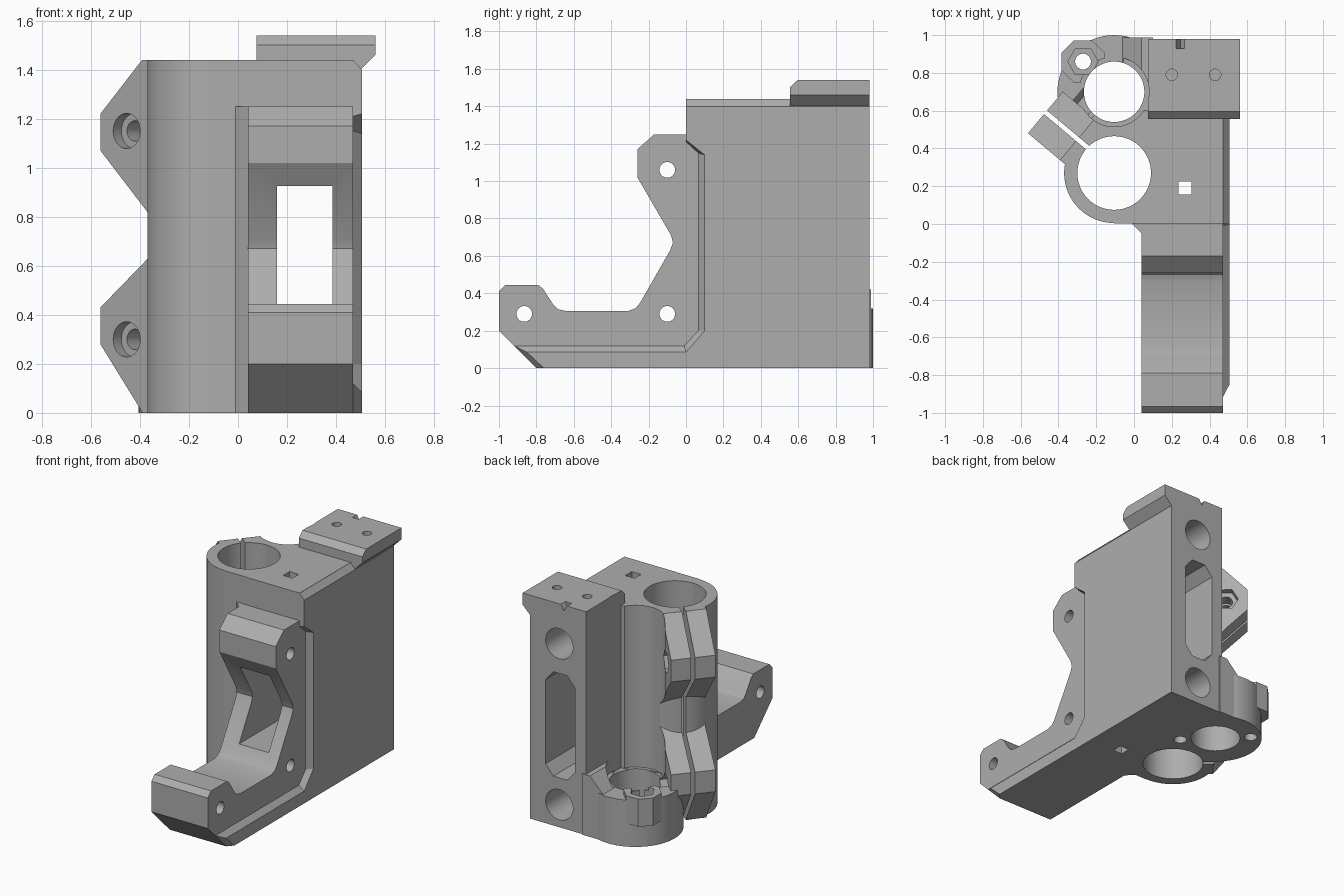
import bpy, bmesh, math
from mathutils import Vector

cube = bpy.data.objects.get("Cube")
if cube:
    bpy.data.objects.remove(cube, do_unlink=True)

grey = bpy.data.materials.new("plain_grey")
grey.use_nodes = True
color = (0.42, 0.42, 0.42, 1)
grey.diffuse_color = color
grey.node_tree.nodes["Principled BSDF"].inputs["Base Color"].default_value = color

parts, cutters = [], []
ROD = (-0.105, 0.27)
SCREW = (-0.105, 0.70)
NUT = (-0.27, 0.86)
OUT = Vector((-0.766, 0.643))
SIDE = Vector((0.643, 0.766))


# Placement of a profile (u, v) swept along w
def up(u, v, w):
    return (u, v, w)


def along_x(u, v, w):
    return (w, u, v)


def along_y(u, v, w):
    return (u, w, v)


def clamp_frame(u, v, w):
    p = Vector(ROD) + OUT * u + SIDE * w
    return (p.x, p.y, v)


def circle(center, r, n=48, turn=0.0):
    return [(center[0] + r * math.cos(turn + math.tau * i / n),
             center[1] + r * math.sin(turn + math.tau * i / n)) for i in range(n)]


def rect(u0, u1, v0, v1):
    return [(u0, v0), (u1, v0), (u1, v1), (u0, v1)]


def prism(name, pts, a, b, place=up, end_pts=None, cut=False):
    bm = bmesh.new()
    lo = [bm.verts.new(place(u, v, a)) for u, v in pts]
    hi = [bm.verts.new(place(u, v, b)) for u, v in (end_pts or pts)]
    bm.faces.new(lo)
    bm.faces.new(hi)
    n = len(lo)
    for i in range(n):
        j = (i + 1) % n
        bm.faces.new((lo[i], lo[j], hi[j], hi[i]))
    bmesh.ops.recalc_face_normals(bm, faces=bm.faces[:])
    mesh = bpy.data.meshes.new(name)
    bm.to_mesh(mesh)
    bm.free()
    mesh.materials.append(grey)
    ob = bpy.data.objects.new(name, mesh)
    bpy.context.collection.objects.link(ob)
    ob.hide_render = cut
    (cutters if cut else parts).append(ob)
    return ob


def hole(center, r, a, b, place=up, n=48, turn=0.0):
    prism("hole_cutter", circle(center, r, n, turn), a, b, place, cut=True)


# Main body, rod tube and the web between them
prism("main_block", rect(0.075, 0.47, 0, 0.98), 0, 1.44)
prism("tube_web", rect(-0.105, 0.1, 0.002, 0.6), 0, 1.44)
prism("rod_tube", circle(ROD, 0.265, 64), 0, 1.44)

# Raised side plate with sloping border
prism("side_plate",
      [(-0.80, 0), (-0.92, 0.12), (-0.01, 0.12), (0.065, 0.2), (0.065, 1.15),
       (0, 1.21), (0, 1.44), (0.98, 1.44), (0.98, 0)], 0.469, 0.505, along_x,
      [(-0.76, 0), (-0.85, 0.085), (0, 0.085), (0.1, 0.2), (0.1, 1.14),
       (0, 1.22), (0, 1.40), (0.98, 1.40), (0.98, 0)])

# Front arm with foot and upper knuckle
prism("front_arm",
      [(-0.8, 0), (-1, 0.2), (-1, 0.41), (-0.965, 0.445), (-0.79, 0.445),
       (-0.765, 0.425), (-0.71, 0.34), (-0.685, 0.315), (-0.64, 0.305),
       (-0.31, 0.305), (-0.27, 0.32), (-0.245, 0.35), (-0.085, 0.63),
       (-0.07, 0.67), (-0.08, 0.71), (-0.26, 1.02), (-0.26, 1.17),
       (-0.17, 1.25), (0.05, 1.25), (0.05, 0)], 0.04, 0.47, along_x)
prism("arm_fillet", [(-0.01, 0.01), (-0.01, 0), (0.042, -0.05), (0.06, 0.01)], 0, 1.25)

# Top bracket overhanging the side
prism("top_bracket", [(0.075, 1.38), (0.48, 1.38), (0.56, 1.46), (0.56, 1.54), (0.075, 1.54)],
      0.555, 0.98, along_y)
prism("bracket_chamfer", [(0.5, 1.45), (0.5, 1.6), (0.66, 1.6)], 0, 0.6, along_x, cut=True)
prism("bracket_notch", [(0.21, 1.56), (0.28, 1.56), (0.245, 1.50)], 0.93, 1.1, along_y, cut=True)
for x in (0.2, 0.43):
    hole((x, 0.79), 0.03, 1.40, 1.6, n=24)

# Low screw base with ramp and nut boss
prism("screw_base", circle(SCREW, 0.3, 64), 0, 0.32)
prism("base_ramp", [(-0.06, 0), (0.1, 0), (0.1, 0.42), (0.04, 0.42), (-0.06, 0.32)],
      0.7, 0.988, along_y)
prism("nut_boss", circle(NUT, 0.122, 8, math.pi / 8), 0.16, 0.35)

# Split clamp ears, upper and lower pairs
upper = [(0.2, 0.785), (0.485, 1.07), (0.485, 1.22), (0.263, 1.44), (0.2, 1.44)]
lower = [(0.2, 0.655), (0.485, 0.43), (0.485, 0.28), (0.26, 0.0), (0.2, 0.0)]
for level, profile, z in (("upper", upper, 1.15), ("lower", lower, 0.30)):
    prism(level + "_front_ear", profile, -0.132, 0.0, clamp_frame)
    prism(level + "_back_ear", profile, 0.025, 0.155, clamp_frame)
    center = (0.345, z)
    hole(center, 0.042, -0.3, 0.3, clamp_frame, 24)
    hole(center, 0.072, -0.3, -0.08, clamp_frame, 32)
    hole(center, 0.08, 0.11, 0.3, clamp_frame, 6)
prism("clamp_slit", rect(0.1, 0.6, -0.1, 1.6), 0.0, 0.025, clamp_frame, cut=True)

# Vertical bores and nut pocket
hole(ROD, 0.195, -0.1, 1.6, n=64)
hole(SCREW, 0.16, -0.1, 1.6)
hole(SCREW, 0.185, 0.325, 1.6, n=64)
hole(NUT, 0.042, -0.1, 0.5, n=24)
hole(NUT, 0.08, 0.27, 0.5, n=6)
hole((0.06, 0.54), 0.042, -0.1, 0.3, n=24)
prism("square_hole", rect(0.235, 0.305, 0.155, 0.225), -0.1, 1.6, cut=True)

# Cross bolt holes through the arm
for center in ((-0.1, 1.06), (-0.1, 0.29), (-0.865, 0.29)):
    hole(center, 0.042, -0.1, 0.6, along_x, 24)

# Rod sockets and belt slot from the back
for z in (0.155, 1.265):
    hole((0.28, z), 0.104, 0.1, 1.1, along_y)
prism("belt_slot", [(0.16, 0.41), (0.22, 0.34), (0.325, 0.34), (0.385, 0.41),
                    (0.385, 0.99), (0.325, 1.06), (0.22, 1.06), (0.16, 0.99)],
      0.2, 1.1, along_y, cut=True)
prism("front_window", rect(0.16, 0.385, 0.40, 0.925), -0.4, 0.3, along_y, cut=True)


def bounds(ob):
    cos = [v.co for v in ob.data.vertices]
    return [(min(c[k] for c in cos), max(c[k] for c in cos)) for k in range(3)]


# Cut every part that a cutter reaches, then shade
for ob in parts:
    bpy.ops.object.select_all(action='DESELECT')
    ob.select_set(True)
    bpy.context.view_layer.objects.active = ob
    box = bounds(ob)
    for c in cutters:
        if all(p[0] < q[1] and q[0] < p[1] for p, q in zip(box, bounds(c))):
            mod = ob.modifiers.new("cut", 'BOOLEAN')
            mod.operation = 'DIFFERENCE'
            mod.solver = 'EXACT'
            mod.object = c
            bpy.ops.object.modifier_apply(modifier=mod.name)
    bpy.ops.object.shade_smooth_by_angle(angle=math.radians(25))
for c in cutters:
    bpy.data.objects.remove(c, do_unlink=True)
